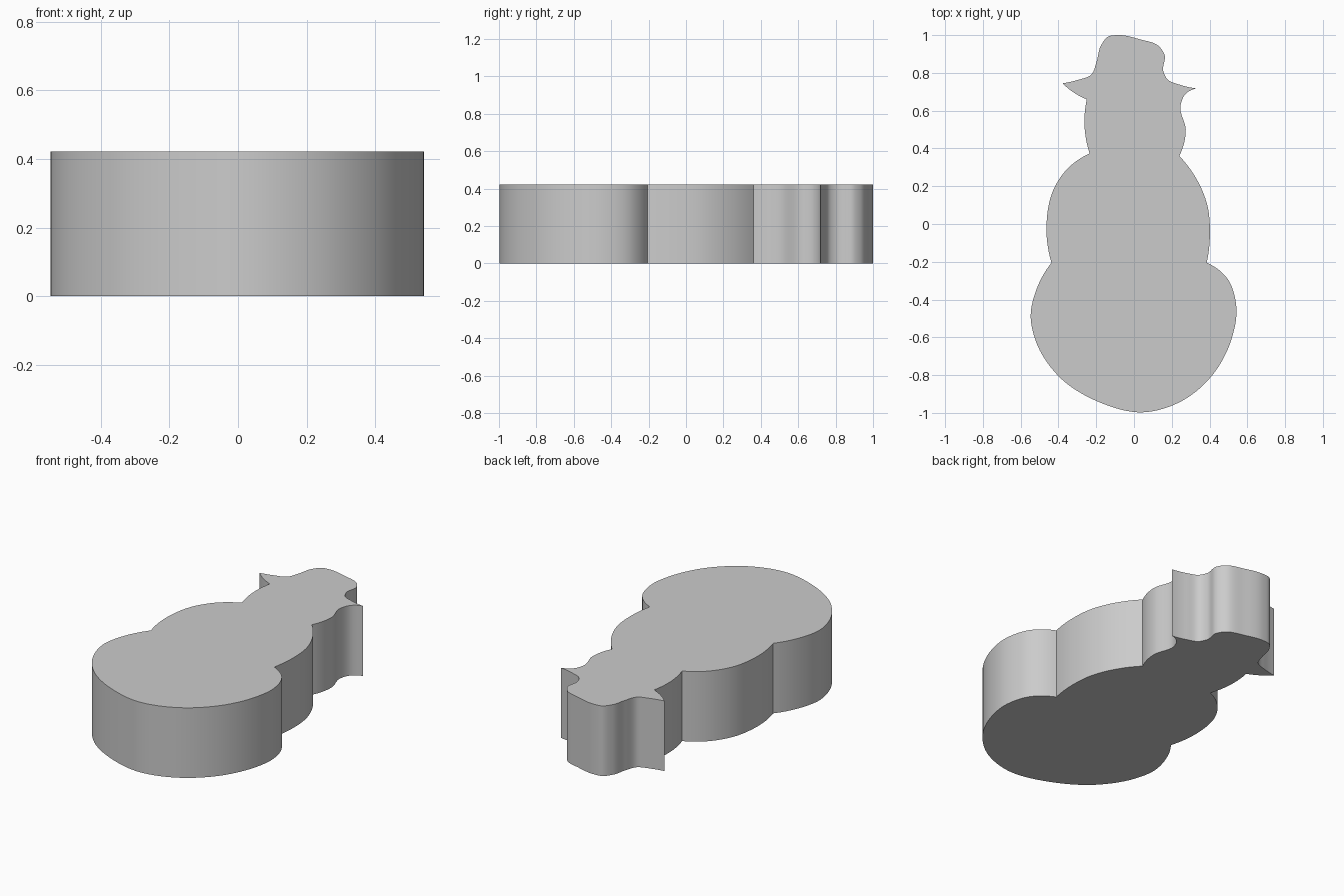
import bpy
import bmesh
import math
from mathutils import Vector
from mathutils.geometry import interpolate_bezier

THICKNESS = 0.422
STEPS = 8

default_cube = bpy.data.objects.get("Cube")
if default_cube:
    bpy.data.objects.remove(default_cube, do_unlink=True)


def make_material(name, colour):
    material = bpy.data.materials.new(name)
    material.use_nodes = True
    material.diffuse_color = colour
    shader = next(n for n in material.node_tree.nodes if n.type == "BSDF_PRINCIPLED")
    shader.inputs["Base Color"].default_value = colour
    return material


def smooth_path(coords):
    """Smooth curve through the points, leaving out the last one."""
    points = [Vector((x, y, 0)) for x, y in coords]
    lengths = [(b - a).length for a, b in zip(points, points[1:])]
    slopes = [(b - a) / h for a, b, h in zip(points, points[1:], lengths)]
    inner = [(s * g + t * h) / (h + g)
             for s, t, h, g in zip(slopes, slopes[1:], lengths, lengths[1:])]
    tangents = [2 * slopes[0] - inner[0], *inner, 2 * slopes[-1] - inner[-1]]
    path = []
    for i, h in enumerate(lengths):
        a, b = points[i], points[i + 1]
        path += interpolate_bezier(a, a + tangents[i] * h / 3,
                                   b - tangents[i + 1] * h / 3, b, STEPS + 1)[:-1]
    return path


# Outline arcs, clockwise from above; each one ends at a sharp corner
base_ball = [(0.385, -0.205), (0.495, -0.29), (0.542, -0.44), (0.516, -0.61),
             (0.415, -0.8), (0.257, -0.935), (0.045, -0.997), (-0.18, -0.945),
             (-0.405, -0.8), (-0.52, -0.62), (-0.547, -0.49), (-0.516, -0.345),
             (-0.437, -0.205)]
left_belly = [(-0.463, 0), (-0.425, 0.185), (-0.35, 0.295), (-0.235, 0.373)]
left_cheek = [(-0.262, 0.52), (-0.25, 0.66)]
left_brim = [(-0.325, 0.7), (-0.378, 0.745)]
hat_crown = [(-0.3, 0.762), (-0.225, 0.792), (-0.198, 0.86), (-0.175, 0.945),
             (-0.135, 0.993), (-0.09, 1), (0.03, 0.978), (0.135, 0.938),
             (0.162, 0.895), (0.155, 0.81), (0.178, 0.765), (0.24, 0.738),
             (0.33, 0.718)]
right_cheek = [(0.27, 0.685), (0.246, 0.625), (0.274, 0.5), (0.24, 0.36)]
right_belly = [(0.33, 0.24), (0.388, 0.1), (0.402, -0.05), (0.385, -0.205)]

outline = smooth_path(base_ball)
corner = base_ball[-1]
for arc in (left_belly, left_cheek, left_brim, hat_crown, right_cheek, right_belly):
    outline += smooth_path([corner, *arc])
    corner = arc[-1]

# Snowman slab: fill the outline and pull it up
bm = bmesh.new()
floor = bm.faces.new([bm.verts.new(p) for p in outline])
pulled = bmesh.ops.extrude_face_region(bm, geom=[floor], use_keep_orig=True)
top_verts = [v for v in pulled["geom"] if isinstance(v, bmesh.types.BMVert)]
bmesh.ops.translate(bm, verts=top_verts, vec=(0, 0, THICKNESS))
bmesh.ops.recalc_face_normals(bm, faces=bm.faces)

mesh = bpy.data.meshes.new("snowman_slab")
bm.to_mesh(mesh)
bm.free()
mesh.materials.append(make_material("light grey", (0.6, 0.6, 0.6, 1)))

slab = bpy.data.objects.new("snowman_slab", mesh)
bpy.context.collection.objects.link(slab)
bpy.ops.object.select_all(action="DESELECT")
slab.select_set(True)
bpy.context.view_layer.objects.active = slab
bpy.ops.object.shade_smooth_by_angle(angle=math.radians(30))
